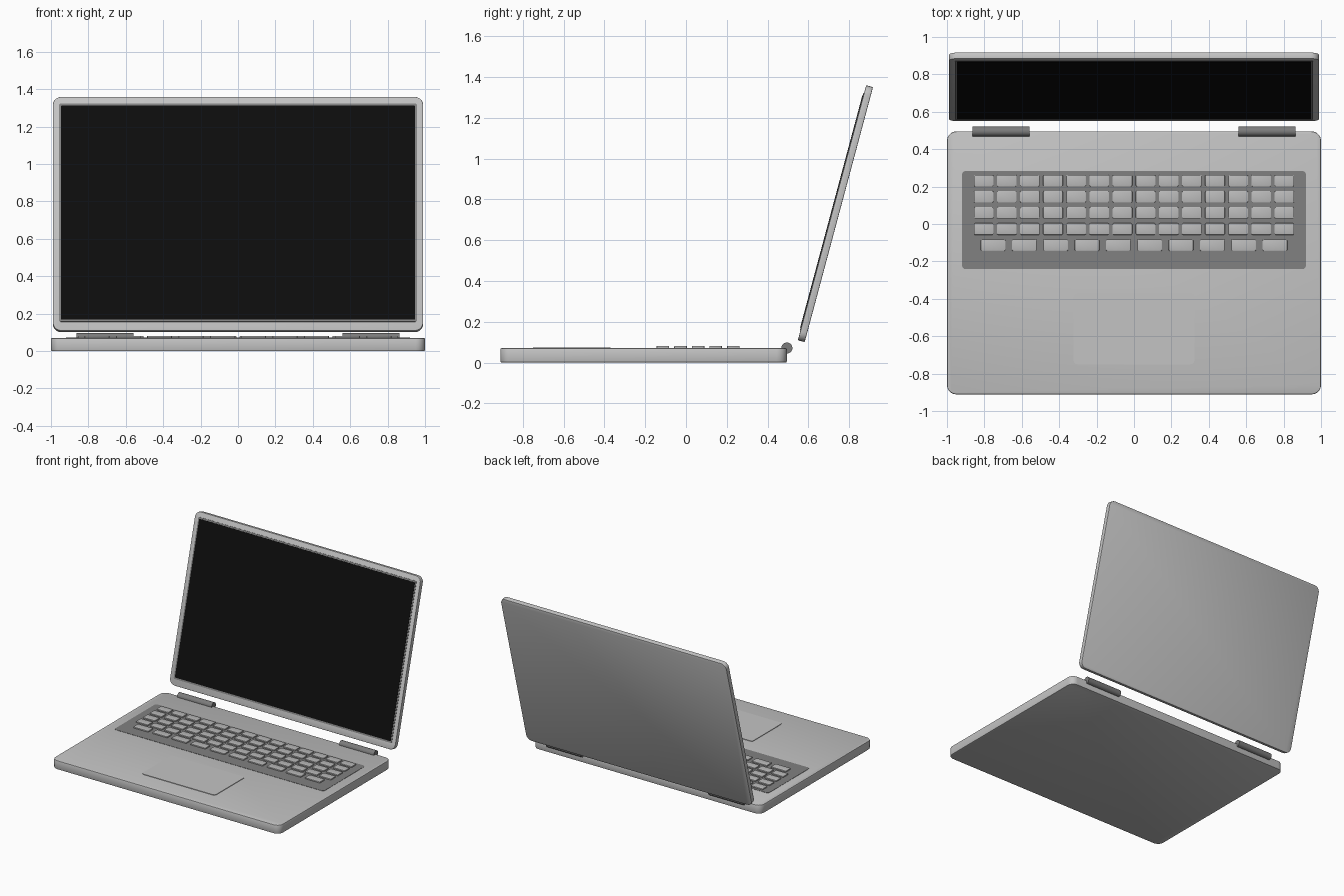
import bpy, bmesh
from math import radians, cos, sin, pi
from mathutils import Matrix, Vector

cube = bpy.data.objects.get("Cube")
if cube:
    bpy.data.objects.remove(cube, do_unlink=True)


def material(name, v):
    m = bpy.data.materials.new(name)
    m.use_nodes = True
    m.diffuse_color = (v, v, v, 1)
    m.node_tree.nodes["Principled BSDF"].inputs["Base Color"].default_value = (v, v, v, 1)
    return m


SILVER = material("silver", 0.55)
KEYCAP = material("keycap grey", 0.5)
DARK = material("dark grey", 0.22)
HINGE = material("hinge grey", 0.2)
BLACK = material("screen black", 0.004)


def finish(bm, name, mat, matrix=None):
    if matrix:
        bm.transform(matrix)
    bmesh.ops.recalc_face_normals(bm, faces=bm.faces)
    mesh = bpy.data.meshes.new(name)
    bm.to_mesh(mesh)
    bm.free()
    mesh.materials.append(mat)
    ob = bpy.data.objects.new(name, mesh)
    bpy.context.collection.objects.link(ob)
    bpy.context.view_layer.objects.active = ob
    ob.select_set(True)
    bpy.ops.object.shade_smooth_by_angle(angle=radians(35))
    ob.select_set(False)
    return ob


def slab(bm, x, y, z, w, d, h, radius, soft=0, segs=5):
    """Rounded-corner slab standing on z, with optional softened rims."""
    outline = []
    for i, (sx, sy) in enumerate([(1, 1), (-1, 1), (-1, -1), (1, -1)]):
        for k in range(segs + 1):
            a = (i + k / segs) * pi / 2
            outline.append((sx * (w / 2 - radius) + radius * cos(a),
                            sy * (d / 2 - radius) + radius * sin(a)))
    verts = [bm.verts.new((x + px, y + py, z)) for px, py in outline]
    face = bm.faces.new(verts)
    ext = bmesh.ops.extrude_face_region(bm, geom=[face])["geom"]
    top = [g for g in ext if isinstance(g, bmesh.types.BMVert)]
    bmesh.ops.translate(bm, verts=top, vec=(0, 0, h))
    if soft:
        both = set(top) | set(verts)
        rims = [e for e in bm.edges if e.verts[0] in both and e.verts[1] in both
                and abs(e.verts[0].co.z - e.verts[1].co.z) < h / 2]
        bmesh.ops.bevel(bm, geom=rims, offset=soft, segments=2, profile=0.5, affect='EDGES')


def single(name, mat, *dims, matrix=None, **kw):
    bm = bmesh.new()
    slab(bm, *dims, **kw)
    return finish(bm, name, mat, matrix)


# Lower body, keyboard well and trackpad
TOP = 0.07
single("base", SILVER, 0, -0.208, 0, 2, 1.406, TOP, 0.05, soft=0.006)
single("keyboard_deck", DARK, 0, 0.021, TOP - 0.004, 1.84, 0.525, 0.006, 0.02, segs=3)
single("trackpad", SILVER, 0, -0.56, TOP - 0.004, 0.645, 0.38, 0.008, 0.02, segs=3)

# Keys: four rows of fourteen and a front row of ten wider ones
bm = bmesh.new()
for row in range(5):
    count, pitch, width = (14, 0.1237, 0.105) if row < 4 else (10, 0.1675, 0.132)
    for col in range(count):
        slab(bm, (col - (count - 1) / 2) * pitch, 0.232 - row * 0.0863, TOP,
             width, 0.062, 0.011, 0.006, soft=0.002, segs=2)
finish(bm, "keys", KEYCAP)

# Hinge barrels
for name, side in (("left_hinge", 1), ("right_hinge", -1)):
    bm = bmesh.new()
    bmesh.ops.create_cone(bm, cap_ends=True, segments=24, radius1=0.027,
                          radius2=0.027, depth=0.305)
    finish(bm, name, HINGE, Matrix.Translation((side * 0.712, 0.495, TOP + 0.001))
           @ Matrix.Rotation(pi / 2, 4, 'Y'))

# Lid, built flat with its face up, then tilted back
tilt = Matrix.Translation((0, 0.733, 0.73)) @ Matrix.Rotation(radians(75), 4, 'X')
single("lid", SILVER, 0, 0, -0.0175, 1.98, 1.295, 0.035, 0.045, soft=0.004, matrix=tilt)
single("screen_bezel", DARK, 0, 0.005, 0.0145, 1.914, 1.207, 0.006, 0.008, segs=2, matrix=tilt)
single("screen", BLACK, 0, 0.005, 0.0165, 1.894, 1.183, 0.006, 0.004, segs=2, matrix=tilt)
